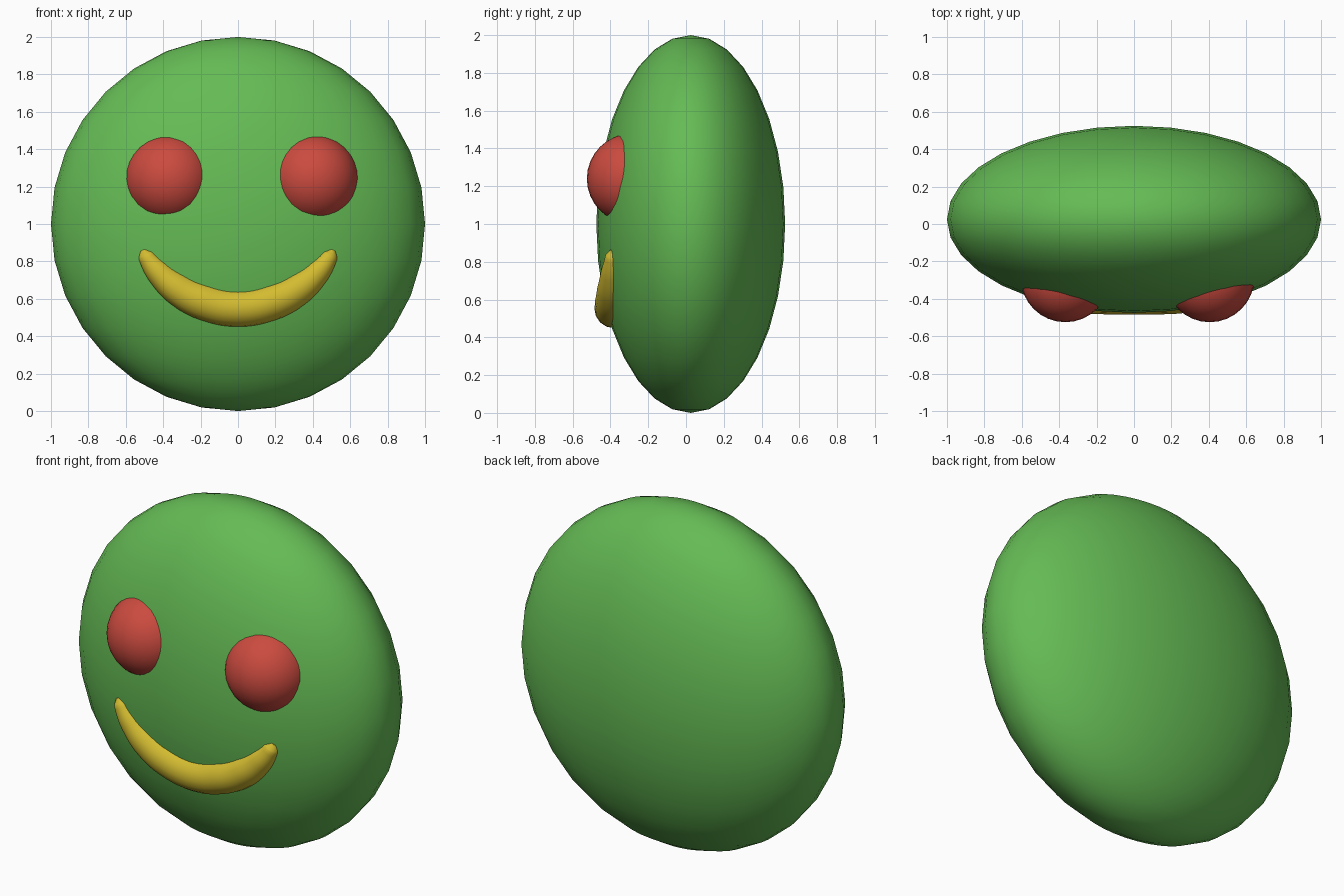
import bpy

if "Cube" in bpy.data.objects:
    bpy.data.objects.remove(bpy.data.objects["Cube"])


def material(name, rgb):
    m = bpy.data.materials.new(name)
    m.diffuse_color = (*rgb, 1)
    m.use_nodes = True
    m.node_tree.nodes["Principled BSDF"].inputs["Base Color"].default_value = m.diffuse_color
    return m


green = material("green", (0.13, 0.5, 0.09))
red = material("red", (0.6, 0.07, 0.05))
yellow = material("yellow", (0.65, 0.5, 0.03))


def ball(name, loc, radii, mat):
    bpy.ops.mesh.primitive_uv_sphere_add(segments=32, ring_count=16, radius=1, location=loc)
    o = bpy.context.object
    o.name = name
    o.scale = radii
    o.data.materials.append(mat)
    bpy.ops.object.shade_smooth()
    return o


# Flattened round head
ball("head", (0, 0.025, 1), (1, 0.5, 1), green)

# Eyes, half sunk into the face
for name, x in (("left_eye", -0.367), ("right_eye", 0.405)):
    ball(name, (x, -0.286, 1.24), (0.239, 0.239, 0.239), red)

# Smile: tapered tube along a curve, (x, z, radius) for one half
half = [(0, 0.552, 0.103), (0.2, 0.592, 0.1), (0.33, 0.66, 0.088),
        (0.43, 0.75, 0.068), (0.492, 0.832, 0.045), (0.507, 0.862, 0.018)]
pts = [(-x, z, r) for x, z, r in half[:0:-1]] + half
curve = bpy.data.curves.new("smile", 'CURVE')
curve.dimensions = '3D'
curve.bevel_depth = 1
curve.bevel_resolution = 6
curve.resolution_u = 6
curve.use_fill_caps = True
spline = curve.splines.new('BEZIER')
spline.bezier_points.add(len(pts) - 1)
for p, (x, z, r) in zip(spline.bezier_points, pts):
    p.co = (x, -0.382, z)
    p.radius = r
    p.handle_left_type = p.handle_right_type = 'AUTO'
smile = bpy.data.objects.new("smile", curve)
bpy.context.collection.objects.link(smile)
curve.materials.append(yellow)
bpy.ops.object.select_all(action='DESELECT')
smile.select_set(True)
bpy.context.view_layer.objects.active = smile
bpy.ops.object.convert(target='MESH')
bpy.ops.object.shade_smooth()
